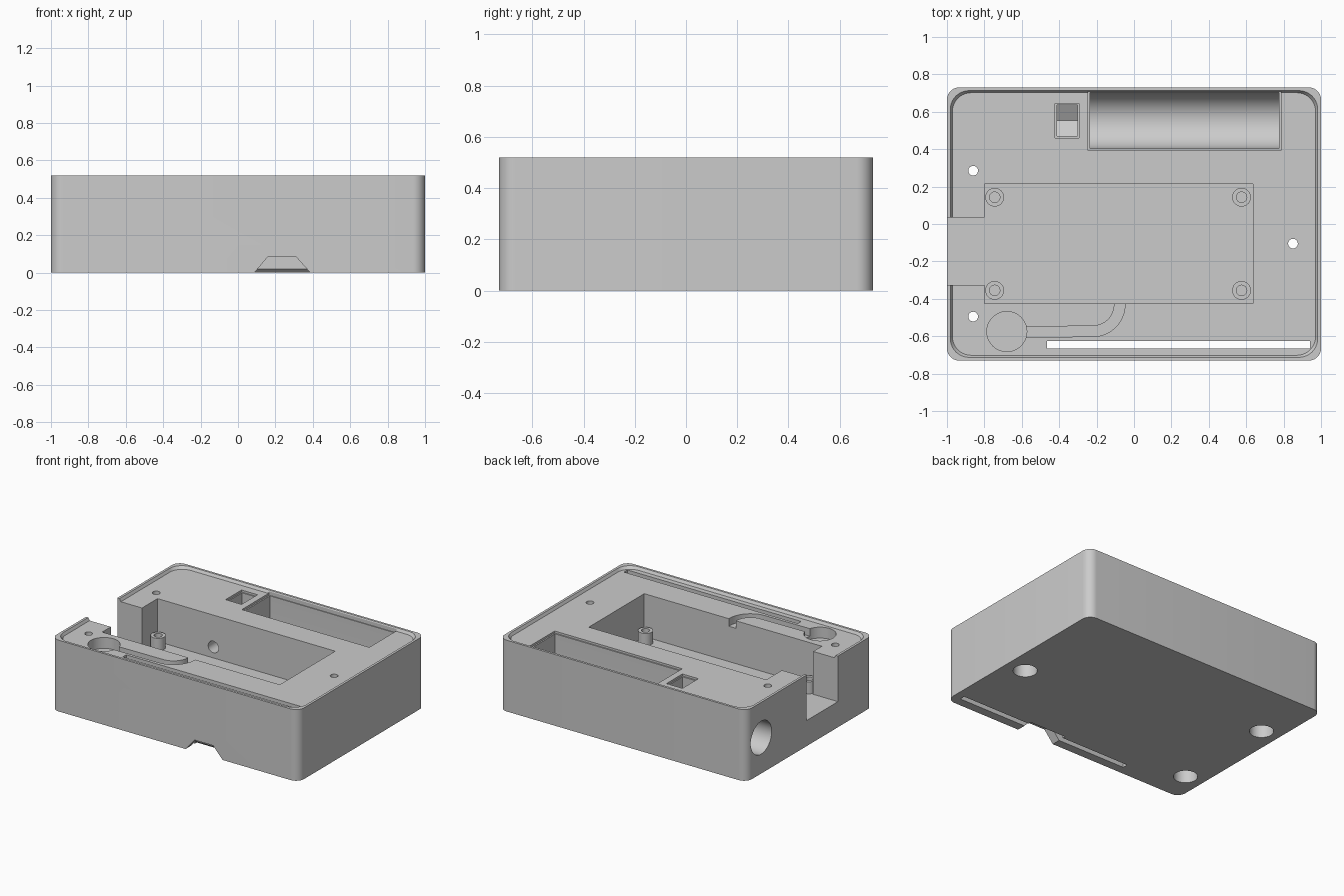
import bpy, bmesh, math
from mathutils import Vector

cube = bpy.data.objects.get("Cube")
if cube:
    bpy.data.objects.remove(cube, do_unlink=True)

HEIGHT, DECK, FLOOR = 0.52, 0.50, 0.187
OVER = 0.6  # cutter end above the top

grey = bpy.data.materials.new("light_grey")
grey.use_nodes = True
grey.diffuse_color = (0.6, 0.6, 0.6, 1)
grey.node_tree.nodes["Principled BSDF"].inputs["Base Color"].default_value = (0.6, 0.6, 0.6, 1)


def loft(name, rings):
    """Closed solid skinned through equal-length rings of points."""
    bm = bmesh.new()
    loops = [[bm.verts.new(p) for p in ring] for ring in rings]
    n = len(loops[0])
    for a, b in zip(loops, loops[1:]):
        for i in range(n):
            j = (i + 1) % n
            bm.faces.new((a[i], a[j], b[j], b[i]))
    bm.faces.new(loops[0][::-1])
    bm.faces.new(loops[-1])
    bmesh.ops.recalc_face_normals(bm, faces=bm.faces)
    mesh = bpy.data.meshes.new(name)
    bm.to_mesh(mesh)
    bm.free()
    obj = bpy.data.objects.new(name, mesh)
    bpy.context.collection.objects.link(obj)
    mesh.materials.append(grey)
    return obj


def prism(name, pts, axis, lo, hi):
    """Extrude a 2D outline along x, y or z."""
    place = {"x": lambda a, b, t: (t, a, b),
             "y": lambda a, b, t: (a, t, b),
             "z": lambda a, b, t: (a, b, t)}[axis]
    return loft(name, [[place(a, b, t) for a, b in pts] for t in (lo, hi)])


def arc(cx, cy, r, start, end, steps):
    angles = [math.radians(start + (end - start) * i / steps) for i in range(steps + 1)]
    return [(cx + r * math.cos(t), cy + r * math.sin(t)) for t in angles]


def circle(cx, cy, r, n=48):
    return arc(cx, cy, r, 0, 360, n)[:-1]


def rect(x0, x1, y0, y1):
    return [(x0, y0), (x1, y0), (x1, y1), (x0, y1)]


def rounded(hx, hy, r):
    pts = []
    for k, (sx, sy) in enumerate([(1, 1), (-1, 1), (-1, -1), (1, -1)]):
        pts += arc(sx * (hx - r), sy * (hy - r), r, 90 * k, 90 * k + 90, 10)
    return pts


def cut(target, cutter):
    mod = target.modifiers.new("cut", "BOOLEAN")
    mod.operation, mod.solver, mod.object = "DIFFERENCE", "EXACT", cutter
    bpy.context.view_layer.objects.active = target
    bpy.ops.object.modifier_apply(modifier=mod.name)
    bpy.data.objects.remove(cutter, do_unlink=True)


def smooth(obj):
    bpy.ops.object.select_all(action="DESELECT")
    obj.select_set(True)
    bpy.context.view_layer.objects.active = obj
    bpy.ops.object.shade_smooth_by_angle(angle=math.radians(25))


# Outer block
case = prism("case_body", rounded(1, 0.73, 0.065), "z", 0, HEIGHT)

# Shallow lid recess with a tapered rim
recess = [(0.971, 0.702, DECK), (0.982, 0.713, HEIGHT), (0.982, 0.713, OVER)]
cut(case, loft("recess", [[(x, y, z) for x, y in rounded(hx, hy, 0.1)]
                          for hx, hy, z in recess]))

# Main board cavity and open side slot
cavity = [(-0.80, -0.425), (0.635, -0.425), (0.635, 0.215), (-0.80, 0.215),
          (-0.80, 0.035), (-1.1, 0.035), (-1.1, -0.325), (-0.80, -0.325)]
cut(case, prism("cavity", cavity, "z", FLOOR, OVER))

# Round-bottomed trough with a stepped edge
AXIS_Y, AXIS_Z = 0.553, 0.262
trough = arc(AXIS_Y, AXIS_Z, 0.15, 180, 360, 32)
trough += [(AXIS_Y + 0.15, OVER), (AXIS_Y - 0.15, OVER)]
cut(case, prism("trough", trough, "x", -0.235, 0.775))
cut(case, prism("trough_step", rect(-0.245, 0.785, 0.394, 0.709), "z", 0.485, OVER))

# Nut pocket with a vee bottom and a stepped edge
half = 0.083
vee = [(AXIS_Y, AXIS_Z - half * 1.155), (AXIS_Y + half, AXIS_Z - half * 0.577),
       (AXIS_Y + half, OVER), (AXIS_Y - half, OVER), (AXIS_Y - half, AXIS_Z - half * 0.577)]
cut(case, prism("nut_pocket", vee, "x", -0.413, -0.302))
cut(case, prism("nut_step", rect(-0.422, -0.293, 0.46, 0.644), "z", 0.485, OVER))

# Side bore, and a small hole from the nut pocket to the cavity
cut(case, prism("side_bore", circle(AXIS_Y + 0.007, AXIS_Z, 0.12), "x", -1.1, -0.5))
cut(case, prism("wire_hole", circle(-0.35, AXIS_Z + 0.005, 0.042, 24), "y", 0.1, 0.5))

# Coin-shaped pocket and its curved channel into the cavity
cut(case, prism("round_pocket", circle(-0.68, -0.575, 0.107), "z", 0.42, OVER))
channel = [(-0.62, -0.605)] + arc(-0.22, -0.43, 0.172, -90, 0, 16)
channel += [(-0.048, -0.40), (-0.108, -0.40)] + arc(-0.22, -0.43, 0.115, 0, -90, 16)
channel += [(-0.62, -0.55)]
cut(case, prism("channel", channel, "z", 0.445, OVER))

# Screw holes, counterbored from below
for x, y in [(-0.86, 0.285), (-0.86, -0.495), (0.85, -0.105)]:
    cut(case, prism("screw_hole", circle(x, y, 0.026, 24), "z", -0.1, OVER))
    cut(case, prism("counterbore", circle(x, y, 0.08), "z", -0.1, 0.15))

# Long through slot and the trapezoid notch at the front
cut(case, prism("long_slot", rect(-0.465, 0.94, -0.665, -0.625), "z", -0.1, OVER))
notch = [(0.075, -0.015), (0.40, -0.015), (0.31, 0.085), (0.16, 0.085)]
cut(case, prism("notch", notch, "y", -0.8, -0.63))
chamfer = [(-0.64, -0.01), (-0.592, -0.01), (-0.625, 0.02), (-0.64, 0.02)]
cut(case, prism("notch_chamfer", chamfer, "x", 0.09, 0.385))
smooth(case)

# Hollow posts on the cavity floor
for side, x in (("right", -0.745), ("left", 0.575)):
    for end, y in (("front", -0.355), ("back", 0.143)):
        post = prism(f"post_{end}_{side}", circle(x, y, 0.05, 32), "z", FLOOR - 0.005, 0.275)
        cut(post, prism("post_hole", circle(x, y, 0.028, 24), "z", FLOOR + 0.002, OVER))
        smooth(post)
